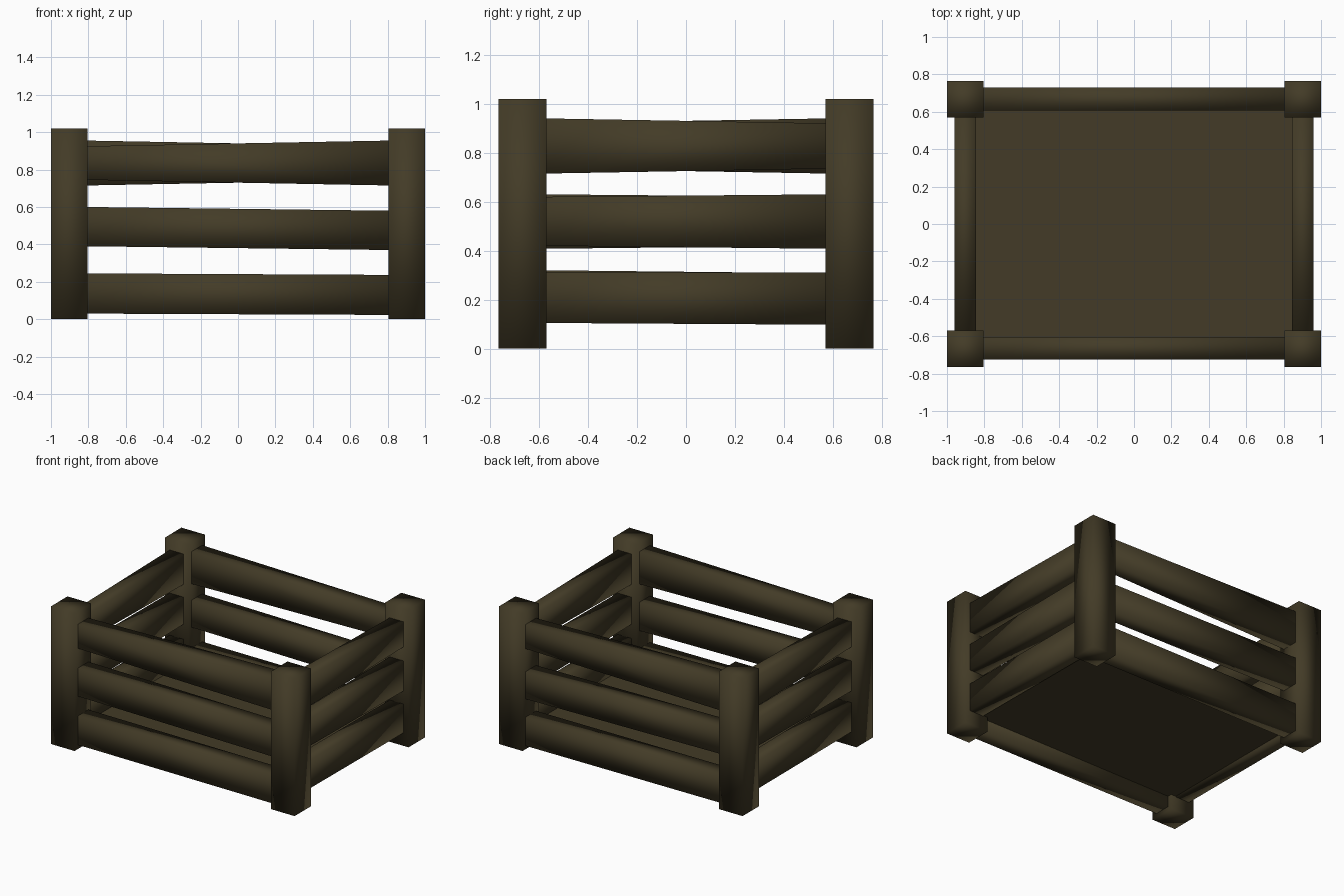
import bpy, bmesh

if "Cube" in bpy.data.objects:
    bpy.data.objects.remove(bpy.data.objects["Cube"])

wood = bpy.data.materials.new("dark olive wood")
wood.diffuse_color = (0.056, 0.044, 0.020, 1)
wood.use_nodes = True
wood.node_tree.nodes["Principled BSDF"].inputs["Base Color"].default_value = wood.diffuse_color


def hexa(name, end_a, end_b, smooth=True):
    """Six-sided block joining two four-cornered ends."""
    bm = bmesh.new()
    a = [bm.verts.new(p) for p in end_a]
    b = [bm.verts.new(p) for p in end_b]
    bm.faces.new(a)
    bm.faces.new(b[::-1])
    for i in range(4):
        j = (i + 1) % 4
        bm.faces.new((a[i], b[i], b[j], a[j]))
    bmesh.ops.recalc_face_normals(bm, faces=bm.faces)
    for f in bm.faces:
        f.smooth = smooth
    me = bpy.data.meshes.new(name)
    bm.to_mesh(me)
    bm.free()
    me.materials.append(wood)
    ob = bpy.data.objects.new(name, me)
    bpy.context.collection.objects.link(ob)
    return ob


def box(name, x0, x1, y0, y1, z0, z1, smooth=True):
    def ring(z):
        return [(x0, y0, z), (x1, y0, z), (x1, y1, z), (x0, y1, z)]
    return hexa(name, ring(z0), ring(z1), smooth)


def rail(name, axis, half, across, start, end):
    """Tapered rail along an axis; start and end give (bottom, top)."""
    def ring(t, z):
        pts = [(across[0], z[0]), (across[1], z[0]), (across[1], z[1]), (across[0], z[1])]
        return [(t, c, h) if axis == "x" else (c, t, h) for c, h in pts]
    return hexa(name, ring(-half, start), ring(half, end))


# corner posts
for sx, nx in ((-1, "left"), (1, "right")):
    for sy, ny in ((-1, "front"), (1, "back")):
        xs = sorted((sx * 0.805, sx * 1.0))
        ys = sorted((sy * 0.57, sy * 0.765))
        box(f"{ny}_{nx}_post", *xs, *ys, 0, 1.02)

# long rails at front and back, tapering in opposite directions
front = [((0.03, 0.245), (0.023, 0.237)),
         ((0.39, 0.60), (0.37, 0.58)),
         ((0.745, 0.925), (0.715, 0.955))]
back = [((0.03, 0.24), (0.025, 0.237)),
        ((0.393, 0.595), (0.372, 0.575)),
        ((0.715, 0.955), (0.745, 0.925))]
for i in range(3):
    rail(f"front_rail_{i + 1}", "x", 0.808, (-0.725, -0.603), *front[i])
    rail(f"back_rail_{i + 1}", "x", 0.808, (0.607, 0.73), *back[i])

# short rails on the sides
right = [((0.105, 0.314), (0.098, 0.31)),
         ((0.42, 0.62), (0.408, 0.63)),
         ((0.715, 0.94), (0.735, 0.92))]
left = [((0.105, 0.32), (0.102, 0.308)),
        ((0.408, 0.63), (0.42, 0.62)),
        ((0.735, 0.92), (0.715, 0.94))]
for i in range(3):
    rail(f"right_rail_{i + 1}", "y", 0.573, (0.845, 0.96), *right[i])
    rail(f"left_rail_{i + 1}", "y", 0.573, (-0.96, -0.845), *left[i])

# thin floor panel
box("floor", -0.86, 0.86, -0.62, 0.62, 0.11, 0.13, False)
